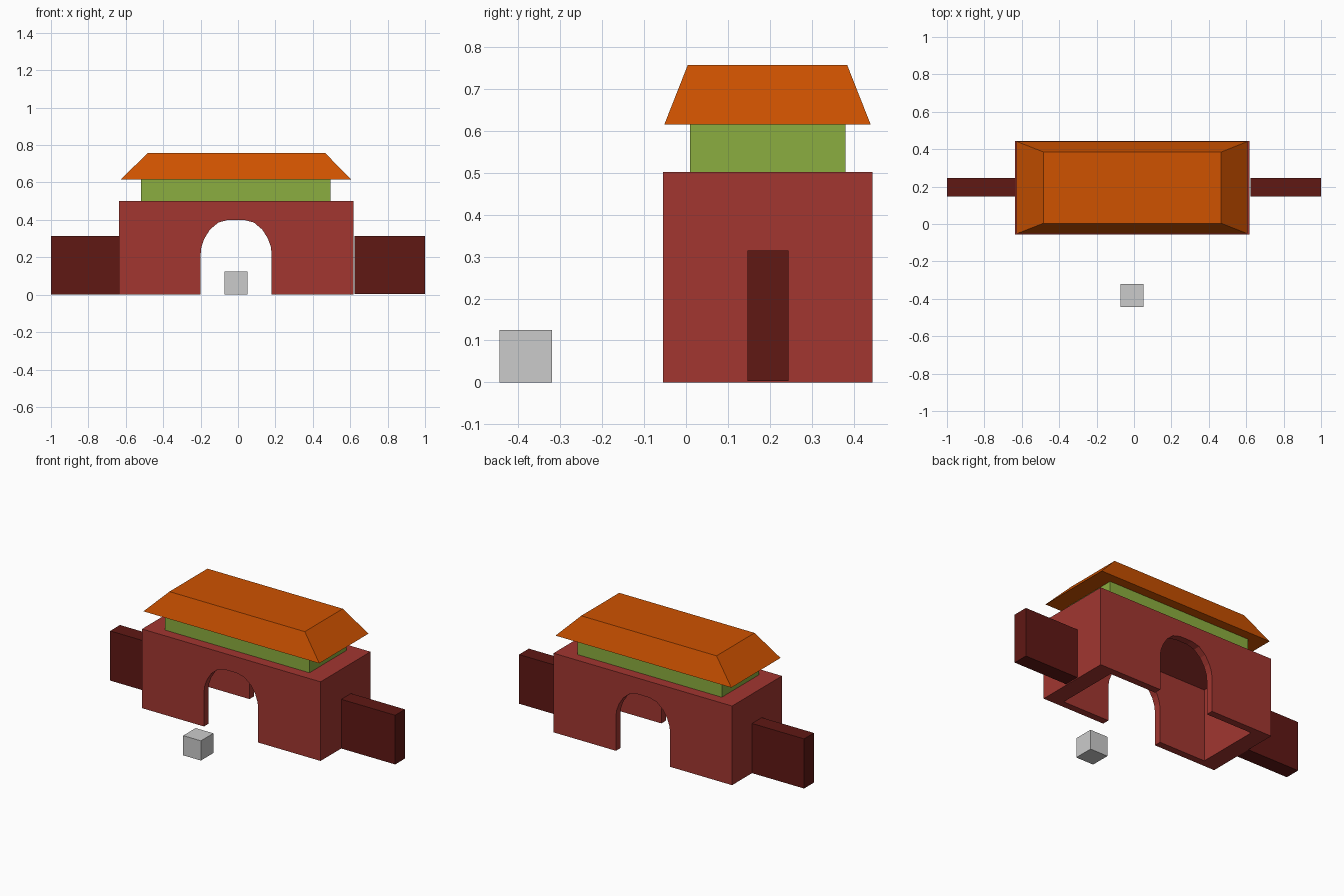
import bpy, bmesh

if "Cube" in bpy.data.objects:
    bpy.data.objects.remove(bpy.data.objects["Cube"])


def material(name, rgb):
    m = bpy.data.materials.new(name)
    m.diffuse_color = (*rgb, 1)
    m.use_nodes = True
    m.node_tree.nodes["Principled BSDF"].inputs["Base Color"].default_value = m.diffuse_color
    return m


def prism(name, lower, upper, mat=None):
    """Solid between two matching loops of points."""
    bm = bmesh.new()
    a = [bm.verts.new(p) for p in lower]
    b = [bm.verts.new(p) for p in upper]
    bm.faces.new(a[::-1])
    bm.faces.new(b)
    n = len(a)
    for i in range(n):
        j = (i + 1) % n
        bm.faces.new((a[i], a[j], b[j], b[i]))
    bmesh.ops.recalc_face_normals(bm, faces=bm.faces)
    me = bpy.data.meshes.new(name)
    bm.to_mesh(me)
    bm.free()
    ob = bpy.data.objects.new(name, me)
    bpy.context.collection.objects.link(ob)
    if mat:
        me.materials.append(mat)
    return ob


def rect(x0, x1, y0, y1, z):
    return [(x0, y0, z), (x1, y0, z), (x1, y1, z), (x0, y1, z)]


def box(name, x, y, z, mat=None):
    return prism(name, rect(*x, *y, z[0]), rect(*x, *y, z[1]), mat)


def cut(ob, cutter):
    mod = ob.modifiers.new("cut", 'BOOLEAN')
    mod.operation, mod.solver, mod.object = 'DIFFERENCE', 'EXACT', cutter
    bpy.context.view_layer.objects.active = ob
    bpy.ops.object.modifier_apply(modifier=mod.name)
    bpy.data.objects.remove(cutter)


red = material("red_wall", (0.36, 0.037, 0.03))
dark = material("dark_red", (0.115, 0.009, 0.007))
green = material("green", (0.26, 0.42, 0.05))
orange = material("orange_tile", (0.62, 0.085, 0.0))

# Hollow gatehouse, open underneath, with thicker end walls
gate = box("gatehouse", (-0.635, 0.618), (-0.055, 0.445), (0, 0.502), red)
cut(gate, box("hollow", (-0.525, 0.508), (-0.01, 0.40), (-0.1, 0.46)))

# Arched passage through front and back walls
cx = -0.01
half = [(0.19, -0.1), (0.19, 0.215), (0.186, 0.255), (0.17, 0.3),
        (0.14, 0.348), (0.095, 0.386), (0.043, 0.4)]
arch = [(cx + x, z) for x, z in half] + [(cx - x, z) for x, z in half[::-1]]
cut(gate, prism("passage", [(x, -0.2, z) for x, z in arch],
                [(x, 0.6, z) for x, z in arch]))

# Upper storey and hipped roof
box("upper_storey", (-0.518, 0.495), (0.009, 0.381), (0.502, 0.615), green)
prism("roof", rect(-0.627, 0.607, -0.052, 0.441, 0.615),
      rect(-0.484, 0.466, 0.004, 0.385, 0.757), orange)

# Side walls
for name, x, z in (("left_wall", (-1, -0.635), (0, 0.315)),
                   ("right_wall", (0.622, 1), (0.003, 0.315))):
    box(name, x, (0.147, 0.245), z, dark)

# Loose block in front
box("block", (-0.073, 0.051), (-0.445, -0.32), (0, 0.125))
